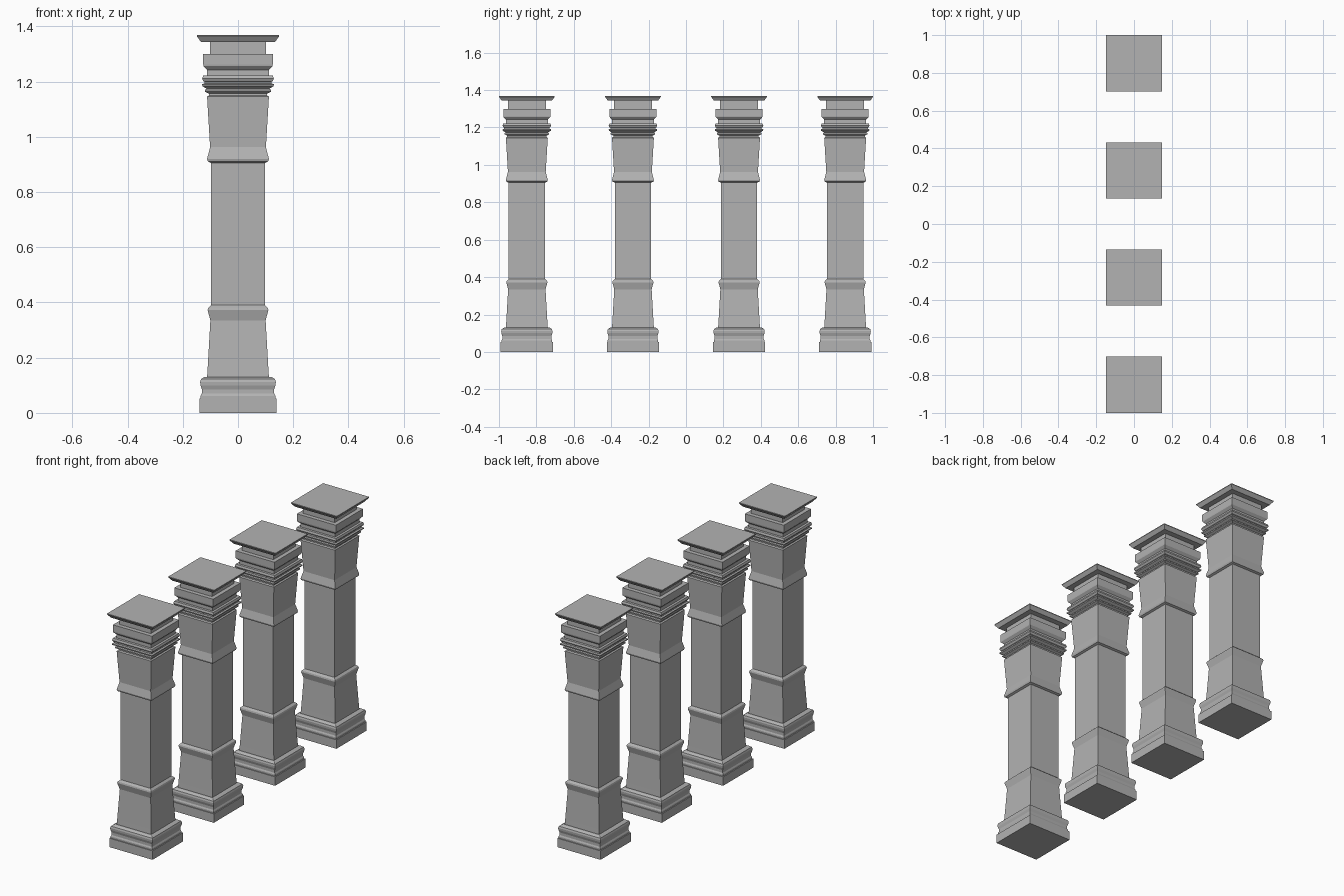
import bpy, bmesh

if "Cube" in bpy.data.objects:
    bpy.data.objects.remove(bpy.data.objects["Cube"])

stone = bpy.data.materials.new("grey_stone")
stone.diffuse_color = (0.45, 0.45, 0.45, 1)
stone.use_nodes = True
stone.node_tree.nodes["Principled BSDF"].inputs["Base Color"].default_value = stone.diffuse_color

# (half width, height) outlines of the three parts of a column
BASE = [(.14, 0), (.14, .052), (.135, .052), (.135, .062), (.131, .07),
        (.131, .085), (.136, .1), (.137, .112), (.134, .122), (.122, .13),
        (.112, .13), (.110, .16), (.100, .335), (.110, .372), (.108, .38),
        (.097, .39)]
SHAFT = [(.097, .39), (.097, .905)]
CAPITAL = [(.097, .905), (.109, .91), (.112, .92), (.101, .962), (.112, 1.145),
           (.105, 1.15), (.105, 1.156), (.119, 1.163), (.119, 1.17),
           (.113, 1.174), (.129, 1.183), (.130, 1.19), (.121, 1.193),
           (.121, 1.199), (.126, 1.202), (.130, 1.21), (.126, 1.222),
           (.112, 1.222), (.112, 1.242), (.125, 1.256), (.126, 1.262),
           (.126, 1.3), (.102, 1.3), (.102, 1.343), (.134, 1.343),
           (.149, 1.364), (.149, 1.368)]


def square_sweep(name, outline, y, bottom=False, top=False):
    """Stack square rings along an outline and bridge them."""
    bm = bmesh.new()
    rings = [[bm.verts.new((sx * w, sy * w, z))
              for sx, sy in ((-1, -1), (1, -1), (1, 1), (-1, 1))]
             for w, z in outline]
    for lo, hi in zip(rings, rings[1:]):
        for i in range(4):
            j = (i + 1) % 4
            bm.faces.new((lo[i], lo[j], hi[j], hi[i]))
    if bottom:
        bm.faces.new(rings[0][::-1])
    if top:
        bm.faces.new(rings[-1])
    mesh = bpy.data.meshes.new(name)
    bm.to_mesh(mesh)
    bm.free()
    mesh.materials.append(stone)
    ob = bpy.data.objects.new(name, mesh)
    ob.location.y = y
    bpy.context.collection.objects.link(ob)


# row of four columns
for n in range(4):
    y = -.851 + n * 1.702 / 3
    square_sweep(f"column_base_{n + 1}", BASE, y, bottom=True)
    square_sweep(f"column_shaft_{n + 1}", SHAFT, y)
    square_sweep(f"column_capital_{n + 1}", CAPITAL, y, top=True)
